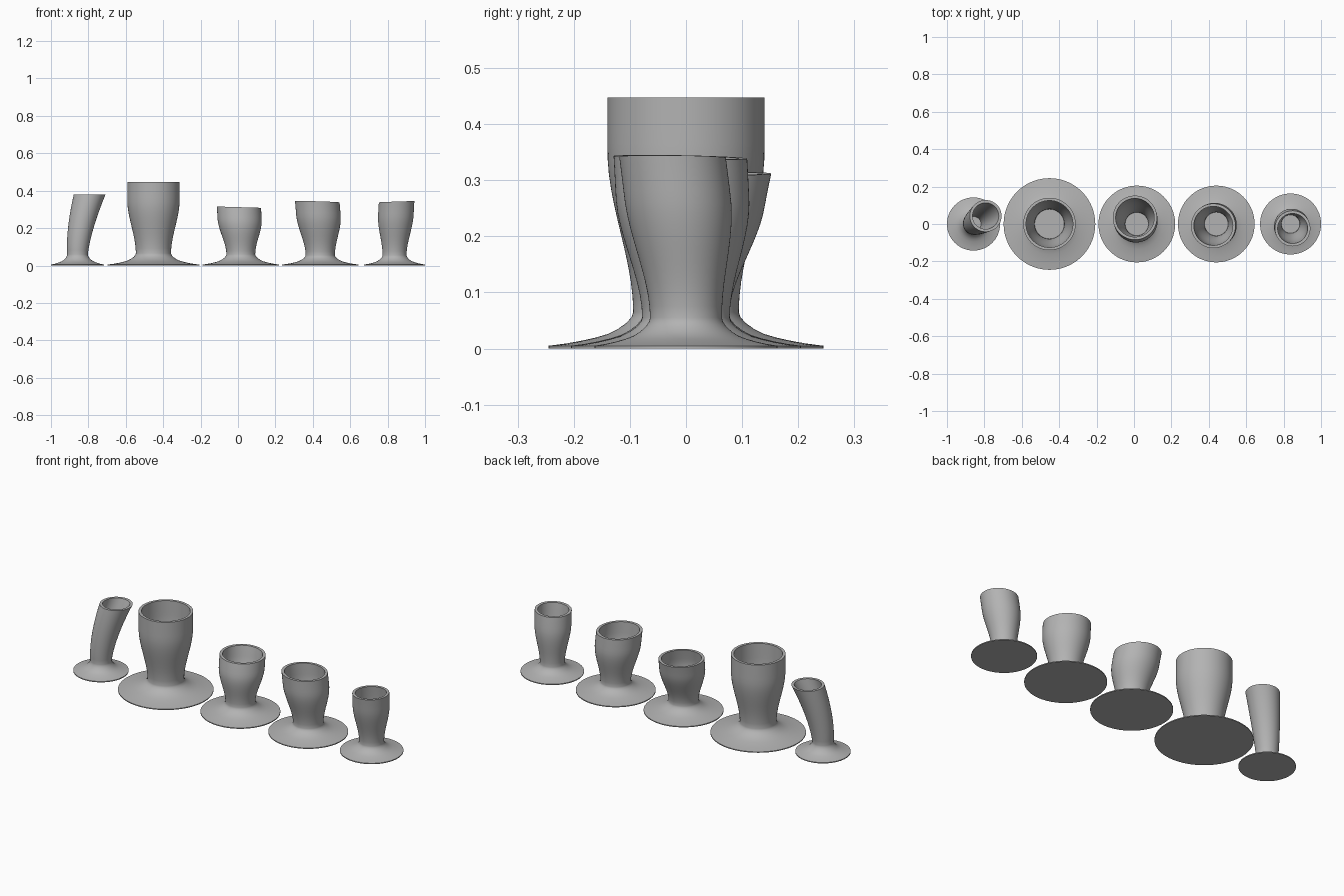
import bpy, bmesh
from math import cos, sin, tau

cube = bpy.data.objects.get("Cube")
if cube:
    bpy.data.objects.remove(cube)

grey = bpy.data.materials.new("plain grey")
grey.use_nodes = True
COLOUR = (0.45, 0.45, 0.45, 1)
grey.diffuse_color = COLOUR
grey.node_tree.nodes["Principled BSDF"].inputs["Base Color"].default_value = COLOUR

SEGMENTS = 72
STEPS = 14
WALL = 0.015
RIM = 0.005   # thickness of the foot edge
# flare of the foot: (radius fraction, height fraction)
FLARE = [(1, 0), (.8, .065), (.63, .14), (.45, .24), (.3, .35),
         (.18, .5), (.08, .68), (.02, .85)]


def swell(t, straight):
    """How far the wall has widened from neck to mouth."""
    if straight:
        return t
    u = min(t / 0.75, 1)
    return u * u * (3 - 2 * u)


def socket(name, x, foot, neck, neck_z, mouth, height, lean=(0, 0),
           slope=(0, 0), straight=False):
    # profile rows: radius, height, lean amount
    rows = [(foot, 0, 0)]
    rows += [(neck + (foot - neck) * f, RIM + (neck_z - RIM) * g, 0) for f, g in FLARE]
    wall = []
    for i in range(STEPS + 1):
        t = i / STEPS
        wall.append((neck + (mouth - neck) * swell(t, straight),
                     neck_z + (height - neck_z) * t, t))
    rows += wall
    rows += [(r - WALL, z, t) for r, z, t in reversed(wall)]

    bm = bmesh.new()
    rings = []
    for r, z, t in rows:
        ring = []
        bend = t ** 1.6
        for k in range(SEGMENTS):
            a = tau * k / SEGMENTS
            px, py = r * cos(a), r * sin(a)
            tilt = t * (slope[0] * px + slope[1] * py)
            ring.append(bm.verts.new((x + px + lean[0] * bend, py + lean[1] * bend, z + tilt)))
        rings.append(ring)
    for low, high in zip(rings, rings[1:]):
        for k in range(SEGMENTS):
            n = (k + 1) % SEGMENTS
            bm.faces.new((low[k], low[n], high[n], high[k]))
    # underside and inner floor
    bm.faces.new(rings[0][::-1])
    bm.faces.new(rings[-1])
    bmesh.ops.recalc_face_normals(bm, faces=bm.faces)

    mesh = bpy.data.meshes.new(name)
    bm.to_mesh(mesh)
    bm.free()
    mesh.materials.append(grey)
    obj = bpy.data.objects.new(name, mesh)
    bpy.context.collection.objects.link(obj)
    bpy.ops.object.select_all(action='DESELECT')
    obj.select_set(True)
    bpy.context.view_layer.objects.active = obj
    bpy.ops.object.shade_smooth_by_angle(angle=0.6)


# row of flared sockets from right to left
socket("slanted_socket", -0.858, 0.142, 0.055, 0.06, 0.085, 0.38,
       lean=(0.065, 0.043), straight=True)
socket("large_socket", -0.452, 0.245, 0.094, 0.065, 0.14, 0.447)
socket("short_socket", 0.015, 0.205, 0.077, 0.06, 0.118, 0.312,
       lean=(-0.01, 0.034), slope=(-0.03, 0))
socket("medium_socket", 0.44, 0.205, 0.078, 0.055, 0.119, 0.341,
       lean=(-0.016, -0.01), slope=(-0.03, -0.02))
socket("small_socket", 0.837, 0.163, 0.064, 0.055, 0.095, 0.341,
       lean=(0.011, -0.024), slope=(0.035, -0.01))
